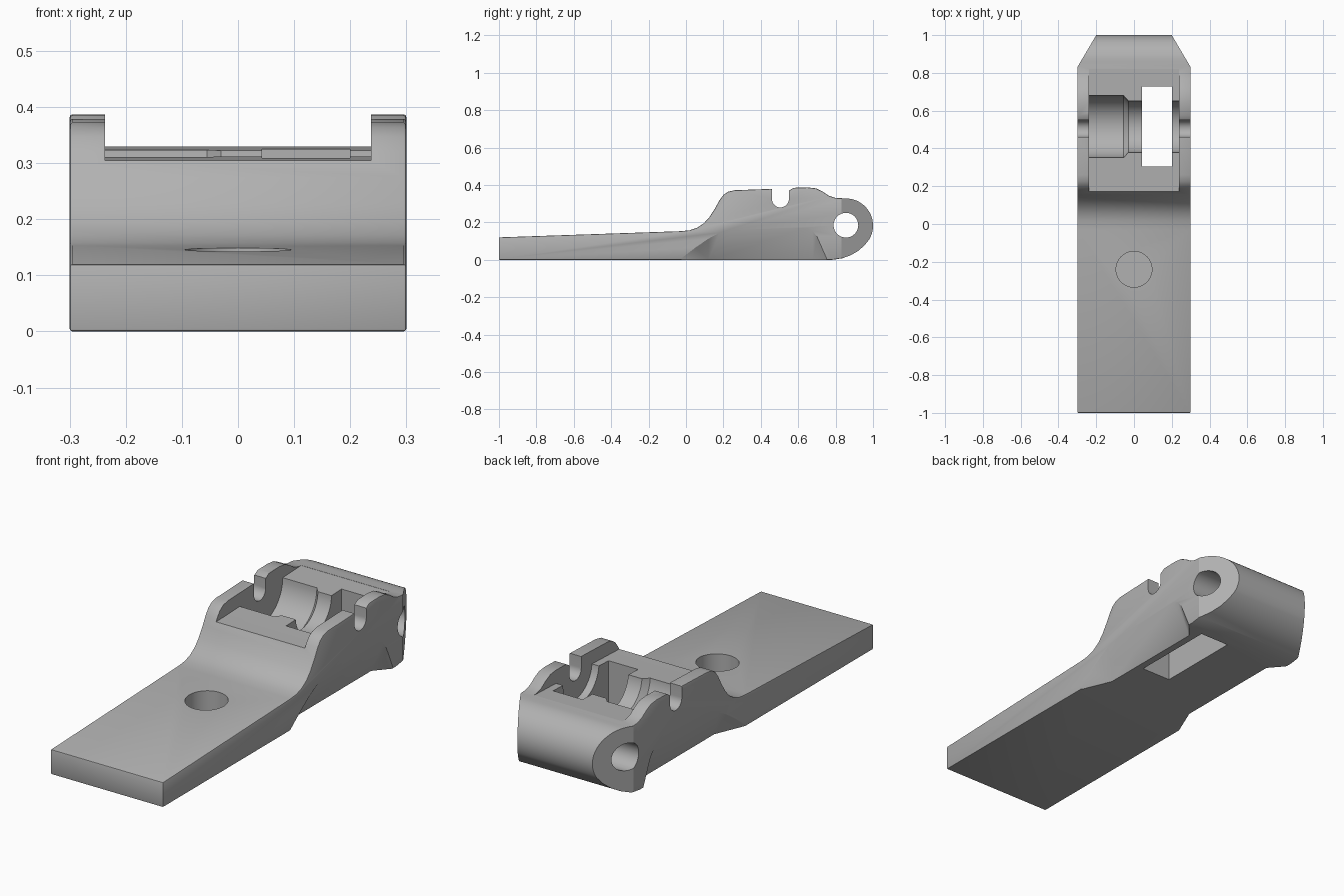
import bpy, bmesh, math
from math import cos, sin, pi

cube = bpy.data.objects.get("Cube")
if cube:
    bpy.data.objects.remove(cube, do_unlink=True)

grey = bpy.data.materials.new("plain_grey")
grey.use_nodes = True
grey.diffuse_color = (0.44, 0.44, 0.44, 1)
grey.node_tree.nodes["Principled BSDF"].inputs["Base Color"].default_value = (0.44, 0.44, 0.44, 1)


def add_object(name, bm):
    bmesh.ops.recalc_face_normals(bm, faces=bm.faces)
    mesh = bpy.data.meshes.new(name)
    bm.to_mesh(mesh)
    bm.free()
    ob = bpy.data.objects.new(name, mesh)
    bpy.context.collection.objects.link(ob)
    return ob


def arc(cy, cz, r, start=0, end=2 * pi, n=48):
    return [(cy + r * cos(start + (end - start) * i / n),
             cz + r * sin(start + (end - start) * i / n)) for i in range(n + 1)]


def across(outline, x0, x1):
    """Side outline repeated at two widths."""
    return [(x, y, z) for x in (x0, x1) for y, z in outline]


def hull(name, points):
    """Convex solid around the points."""
    bm = bmesh.new()
    for p in points:
        bm.verts.new(p)
    bmesh.ops.remove_doubles(bm, verts=bm.verts, dist=1e-5)
    bmesh.ops.convex_hull(bm, input=bm.verts)
    loose = [v for v in bm.verts if not v.link_faces]
    bmesh.ops.delete(bm, geom=loose, context="VERTS")
    bmesh.ops.dissolve_limit(bm, angle_limit=0.002, verts=bm.verts, edges=bm.edges)
    ob = add_object(name, bm)
    ob.hide_render = True
    return ob


def apply(ob, mod):
    bpy.ops.object.select_all(action="DESELECT")
    ob.select_set(True)
    bpy.context.view_layer.objects.active = ob
    bpy.ops.object.modifier_apply(modifier=mod.name)


def cut(ob, cutter):
    mod = ob.modifiers.new("cut", "BOOLEAN")
    mod.operation = "DIFFERENCE"
    mod.solver = "EXACT"
    mod.object = cutter
    apply(ob, mod)
    bpy.data.objects.remove(cutter, do_unlink=True)


# Body: side outline extruded across the width
outline = [(-1, 0), (-1, .12), (-.03, .153), (.02, .158), (.06, .172), (.095, .195),
           (.125, .228), (.155, .275), (.18, .32), (.2, .347), (.225, .364), (.26, .372),
           (.45, .379), (.505, .375), (.55, .37), (.575, .385), (.65, .387), (.695, .382),
           (.73, .365), (.765, .342), (.8, .331)]
outline += arc(.855, .183, .145, pi / 2, -pi / 6, 20)
outline += [(.955, .078), (.92, .047), (.88, .024), (.835, .008), (.78, 0)]
bm = bmesh.new()
side = bm.faces.new([bm.verts.new((-.3, y, z)) for y, z in outline])
grown = bmesh.ops.extrude_face_region(bm, geom=[side])["geom"]
bmesh.ops.translate(bm, vec=(.6, 0, 0), verts=[v for v in grown if isinstance(v, bmesh.types.BMVert)])
body = add_object("lever_body", bm)
body.data.materials.append(grey)
bevel = body.modifiers.new("edge", "BEVEL")
bevel.width = .005
bevel.segments = 2
bevel.angle_limit = math.radians(40)
apply(body, bevel)

# Channel between the two side walls
channel = [(.05, .303), (.2, .305), (.82, .329), (.82, .6), (.05, .6)]
cut(body, hull("channel", across(channel, -.237, .237)))

# Round stepped pocket
wide, narrow = arc(.515, .325, .165), arc(.515, .325, .137)
cut(body, hull("narrow_pocket", across(narrow, -.06, .237)))
cut(body, hull("wide_pocket", across(wide, -.237, -.055) + [(-.03, y, z) for y, z in narrow]))

# Rectangular opening through the bottom
cut(body, hull("opening", [(x, y, z) for x in (.043, .2) for y in (.305, .728) for z in (-.1, .6)]))

# Open axle notches in the walls
notch = arc(.505, .325, .045, pi, 2 * pi, 20) + [(.55, .6), (.46, .6)]
cut(body, hull("axle_notch", across(notch, -.4, .4)))

# Pin hole through the barrel
cut(body, hull("pin_hole", across(arc(.855, .185, .066), -.4, .4)))

# Blind round hole in the tongue
cut(body, hull("tongue_hole", [(x, y, z) for z in (.03, .3) for x, y in arc(0, -.24, .095)]))

# Tapered barrel ends and undercut lower flanks
flank = [(-.035, 0), (.05, .065), (.12, .113), (.18, .145), (.25, .16), (.64, .17),
         (.675, .155), (.7, .125), (.72, .08), (.755, 0)]
foot = [(-.035, -.05), (.755, -.05)]
for s in (-1, 1):
    cut(body, hull("barrel_taper", [(s * x, y, z) for z in (-.1, .6)
        for x, y in ((.312, .81), (.188, 1.02), (.5, 1.02), (.5, .81))]))
    inner = [(s * .235, y, z) for y in (.12, .68) for z in (0, -.05)]
    cut(body, hull("flank_undercut", across(flank + foot, s * .3, s * .4) + inner))

# Smooth curved faces, sharp edges kept
bpy.ops.object.select_all(action="DESELECT")
body.select_set(True)
bpy.context.view_layer.objects.active = body
bpy.ops.object.shade_smooth_by_angle(angle=math.radians(30))
